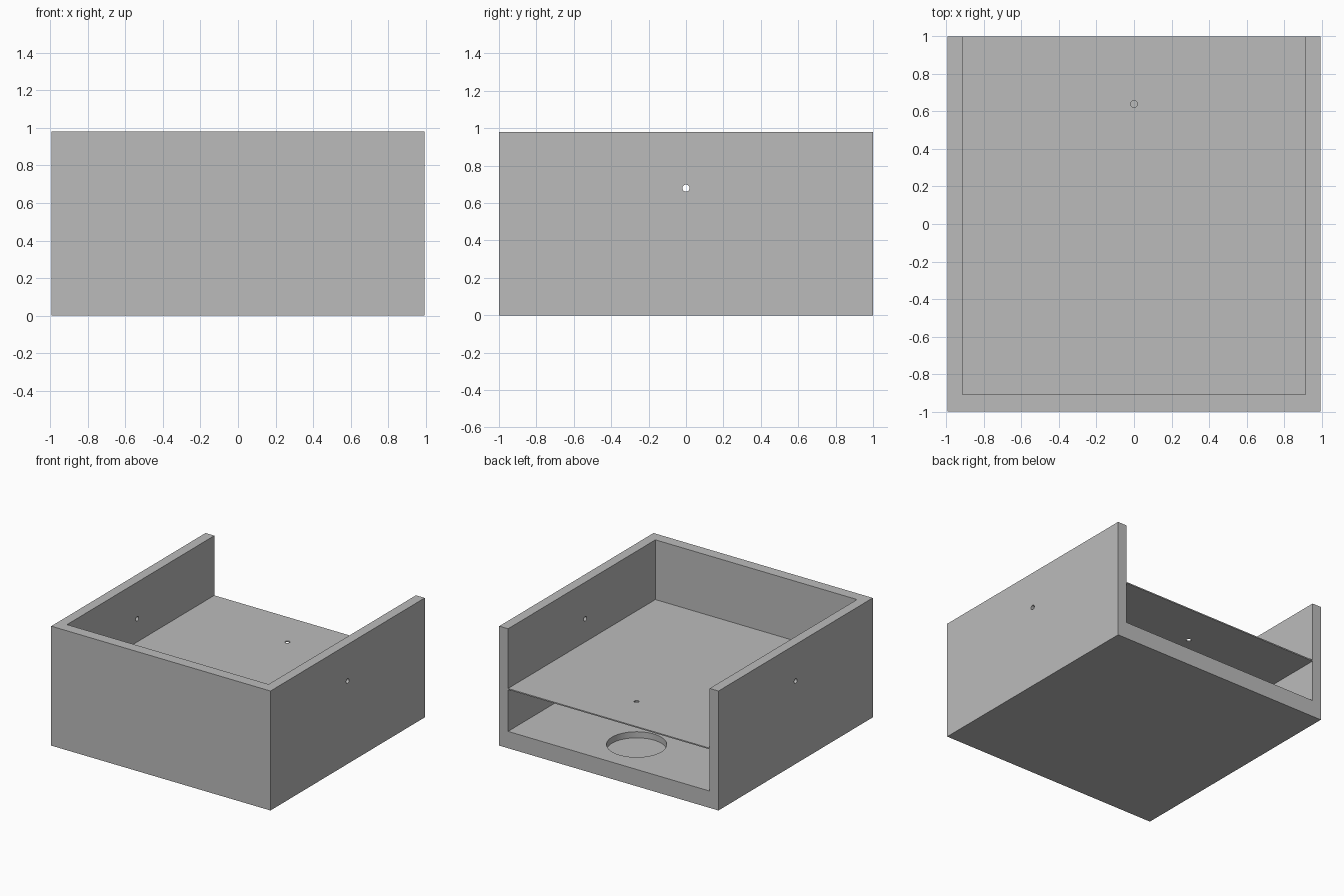
import bpy
import math

if "Cube" in bpy.data.objects:
    bpy.data.objects.remove(bpy.data.objects["Cube"], do_unlink=True)

HALF_X, HALF_Y, HEIGHT = 0.995, 1.0, 0.98
INNER_X, INNER_FRONT = 0.915, -0.91
FLOOR_TOP = 0.138
SHELF_BOTTOM, SHELF_TOP = 0.48, 0.49
HOLE_Y, HOLE_R = 0.64, 0.019

grey = bpy.data.materials.new("plain grey")
grey.use_nodes = True
colour = (0.5, 0.5, 0.5, 1)
grey.diffuse_color = colour
grey.node_tree.nodes["Principled BSDF"].inputs["Base Color"].default_value = colour


def box(name, low, high):
    centre = [(a + b) / 2 for a, b in zip(low, high)]
    bpy.ops.mesh.primitive_cube_add(size=1, location=centre)
    obj = bpy.context.object
    obj.name = name
    obj.scale = [b - a for a, b in zip(low, high)]
    bpy.ops.object.transform_apply(location=True, rotation=True, scale=True)
    obj.data.materials.append(grey)
    return obj


def cylinder(name, centre, radius, depth, sides=48, rotation=(0, 0, 0)):
    bpy.ops.mesh.primitive_cylinder_add(vertices=sides, radius=radius, depth=depth,
                                        location=centre, rotation=rotation)
    obj = bpy.context.object
    obj.name = name
    obj.data.materials.append(grey)
    return obj


def cut(target, cutter):
    cutter.hide_render = True
    mod = target.modifiers.new("cut", 'BOOLEAN')
    mod.operation = 'DIFFERENCE'
    mod.solver = 'EXACT'
    mod.object = cutter
    bpy.ops.object.select_all(action='DESELECT')
    target.select_set(True)
    bpy.context.view_layer.objects.active = target
    bpy.ops.object.modifier_apply(modifier=mod.name)
    bpy.data.objects.remove(cutter, do_unlink=True)


# Housing: open at the top and back
housing = box("housing", (-HALF_X, -HALF_Y, 0), (HALF_X, HALF_Y, HEIGHT))
cut(housing, box("cavity_cutter", (-INNER_X, INNER_FRONT, FLOOR_TOP),
                 (INNER_X, HALF_Y + 0.2, HEIGHT + 0.2)))

# Round blind recess in the floor
cut(housing, cylinder("recess_cutter", (0, HOLE_Y, FLOOR_TOP + 0.05), 0.224, 0.2, 64))

# Small hole through both side walls
cut(housing, cylinder("wall_hole_cutter", (0, 0, 0.68), HOLE_R, 3, 24,
                      (0, math.pi / 2, 0)))

# Thin shelf with a small hole above the recess
shelf = box("shelf", (-INNER_X, INNER_FRONT, SHELF_BOTTOM), (INNER_X, HALF_Y, SHELF_TOP))
cut(shelf, cylinder("shelf_hole_cutter", (0, HOLE_Y, SHELF_TOP), HOLE_R, 0.2, 24))

# Smooth round walls, crisp edges
for obj in (housing, shelf):
    bpy.ops.object.select_all(action='DESELECT')
    obj.select_set(True)
    bpy.context.view_layer.objects.active = obj
    bpy.ops.object.shade_smooth_by_angle(angle=math.radians(30))
